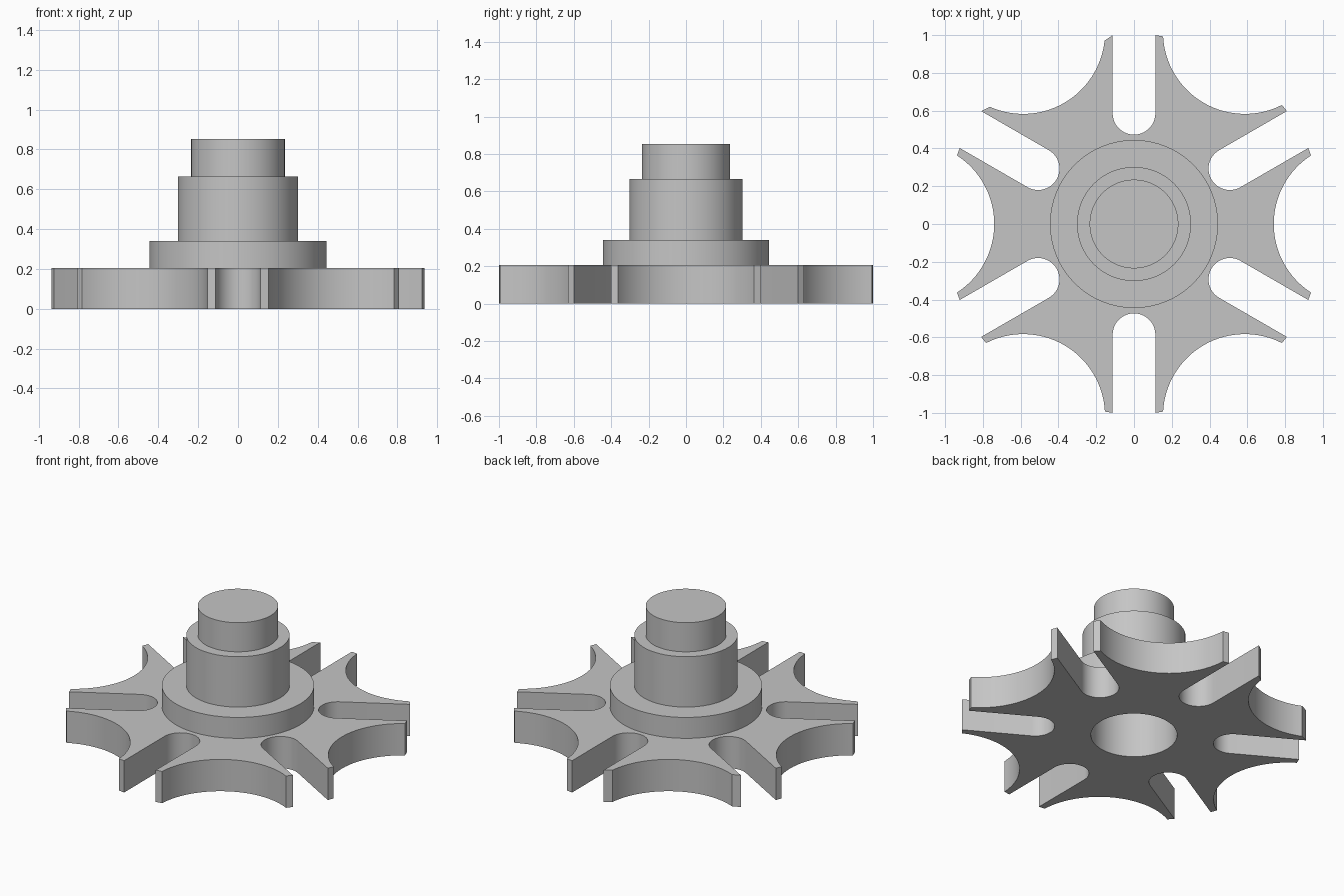
import bpy, bmesh
from math import sin, cos, pi, radians
from mathutils import Matrix, Vector

cube = bpy.data.objects.get("Cube")
if cube:
    bpy.data.objects.remove(cube)

# One grey material
steel = bpy.data.materials.new("plain grey")
steel.use_nodes = True
grey = (0.56, 0.56, 0.56, 1)
steel.diffuse_color = grey
steel.node_tree.nodes["Principled BSDF"].inputs["Base Color"].default_value = grey

PLATE_TOP = 0.205
BORE = 0.252


def finish(bm, name):
    """Turn a bmesh into a smooth-shaded object with crisp edges."""
    bmesh.ops.recalc_face_normals(bm, faces=bm.faces)
    mesh = bpy.data.meshes.new(name)
    bm.to_mesh(mesh)
    bm.free()
    mesh.materials.append(steel)
    obj = bpy.data.objects.new(name, mesh)
    bpy.context.collection.objects.link(obj)
    bpy.ops.object.select_all(action='DESELECT')
    obj.select_set(True)
    bpy.context.view_layer.objects.active = obj
    bpy.ops.object.shade_smooth_by_angle(angle=radians(30))
    return obj


def arc(cx, radius, start, end, steps):
    """Points on an arc centred on the x axis, angles in degrees."""
    angles = [radians(start + (end - start) * i / steps) for i in range(steps + 1)]
    return [Vector((cx + radius * cos(a), radius * sin(a), 0)) for a in angles]


def add_loop(bm, points):
    verts = [bm.verts.new(p) for p in points]
    return [bm.edges.new((a, b)) for a, b in zip(verts, verts[1:] + verts[:1])]


# Slotted wheel: six concave lobes separated by six round-ended slots
outline = []
for k in range(6):
    turn = Matrix.Rotation(k * pi / 3, 3, 'Z')
    span = 54 if k == 2 else 57          # one lobe has blunter tips
    lobe = arc(1.173, 0.433, 180 + span, 180 - span, 32)
    outline += [turn @ p for p in lobe]
    slot_turn = Matrix.Rotation(k * pi / 3 + pi / 6, 3, 'Z')
    slot = [Vector((1, -0.113, 0))]
    slot += arc(0.586, 0.113, 270, 90, 24)
    slot += [Vector((1, 0.113, 0))]
    outline += [slot_turn @ p for p in slot]

bm = bmesh.new()
edges = add_loop(bm, outline) + add_loop(bm, arc(0, BORE, 0, 354.375, 63))
bmesh.ops.triangle_fill(bm, edges=edges, use_beauty=True, normal=(0, 0, 1))
raised = bmesh.ops.extrude_face_region(bm, geom=bm.faces[:], use_keep_orig=True)
top_verts = [g for g in raised["geom"] if isinstance(g, bmesh.types.BMVert)]
bmesh.ops.translate(bm, verts=top_verts, vec=(0, 0, PLATE_TOP))
finish(bm, "slotted_wheel")

# Stepped hub: flange, collar and shaft end, with a blind bore underneath
profile = [(0, 0.5), (BORE, 0.5), (BORE, PLATE_TOP), (0.445, PLATE_TOP),
           (0.445, 0.34), (0.302, 0.34), (0.302, 0.665),
           (0.235, 0.665), (0.235, 0.853), (0, 0.853)]
bm = bmesh.new()
verts = [bm.verts.new((r, 0, z)) for r, z in profile]
line = [bm.edges.new(pair) for pair in zip(verts, verts[1:])]
bmesh.ops.spin(bm, geom=verts + line, cent=(0, 0, 0), axis=(0, 0, 1),
               angle=2 * pi, steps=64)
bmesh.ops.remove_doubles(bm, verts=bm.verts, dist=0.0001)
finish(bm, "stepped_hub")
